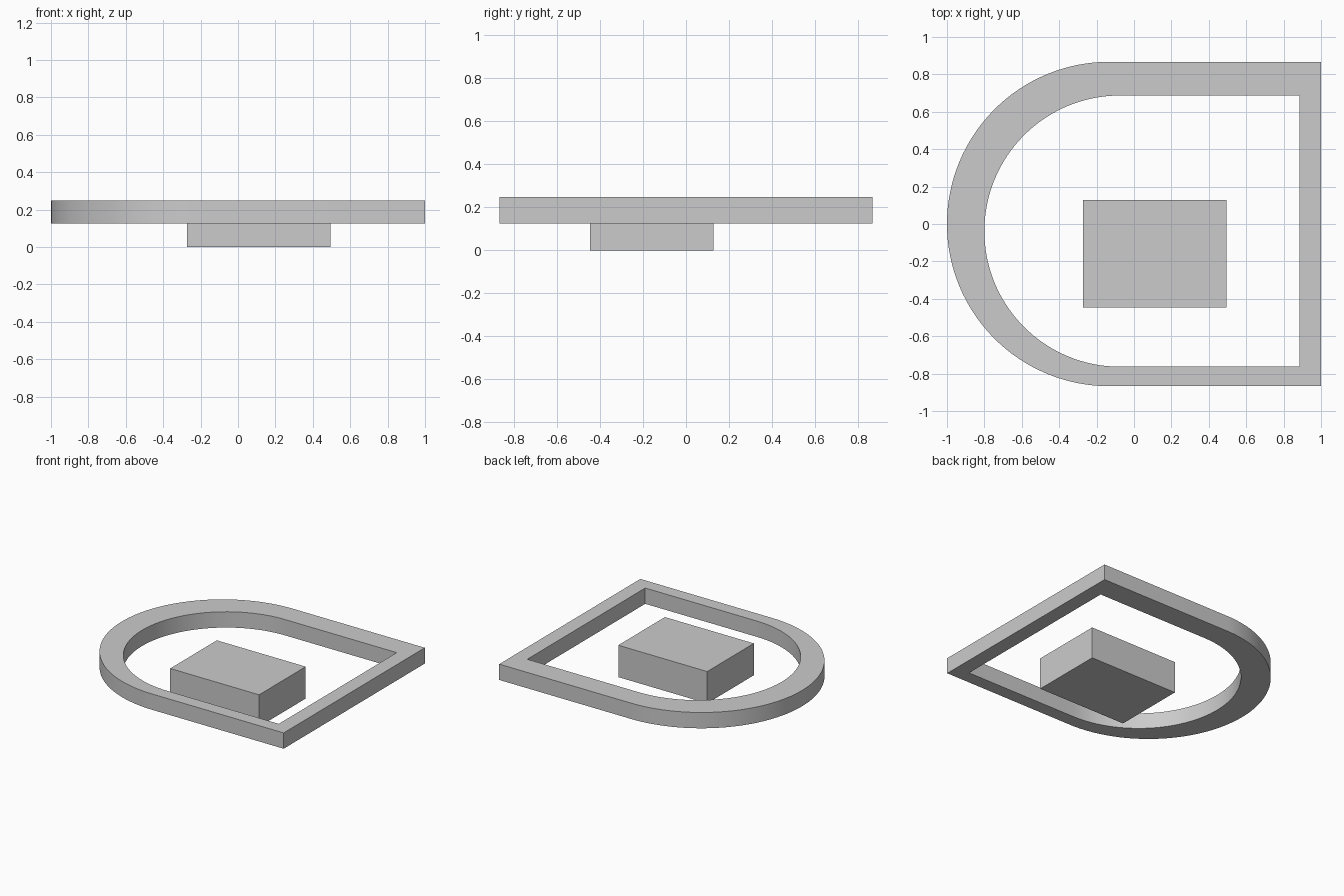
import bpy, bmesh, math

if "Cube" in bpy.data.objects:
    bpy.data.objects.remove(bpy.data.objects["Cube"])

Z0, Z1 = 0.125, 0.248


def d_outline(left, right, y_lo, y_hi, n=64):
    """D-shaped loop: square corners on the right, half circle on the left."""
    r, cy = (y_hi - y_lo) / 2, (y_hi + y_lo) / 2
    cx = left + r
    arc = [(cx + r * math.cos(a), cy + r * math.sin(a))
           for a in (math.pi / 2 + math.pi * i / n for i in range(n + 1))]
    return [(right, y_lo), (right, y_hi)] + arc


def finish(bm, name):
    bmesh.ops.recalc_face_normals(bm, faces=bm.faces)
    mesh = bpy.data.meshes.new(name)
    bm.to_mesh(mesh)
    bm.free()
    obj = bpy.data.objects.new(name, mesh)
    bpy.context.collection.objects.link(obj)
    return obj


# D-shaped frame with an off-centre opening
bm = bmesh.new()
outer = d_outline(-1.0, 1.0, -0.867, 0.867)
inner = d_outline(-0.80, 0.885, -0.763, 0.687)
rings = [[bm.verts.new((x, y, z)) for x, y in loop]
         for loop, z in ((outer, Z0), (outer, Z1), (inner, Z1), (inner, Z0))]
n = len(outer)
for k in range(4):
    a, b = rings[k], rings[(k + 1) % 4]
    for i in range(n):
        j = (i + 1) % n
        bm.faces.new((a[i], a[j], b[j], b[i]))
frame = finish(bm, "d_frame")
bpy.context.view_layer.objects.active = frame
frame.select_set(True)
bpy.ops.object.shade_smooth_by_angle(angle=math.radians(30))

# Solid block inside the frame, twice the frame's height
bm = bmesh.new()
bmesh.ops.create_cube(bm, size=1)
bmesh.ops.scale(bm, vec=(0.765, 0.573, Z1), verts=bm.verts)
bmesh.ops.translate(bm, vec=(0.111, -0.159, Z1 / 2), verts=bm.verts)
finish(bm, "centre_block")
